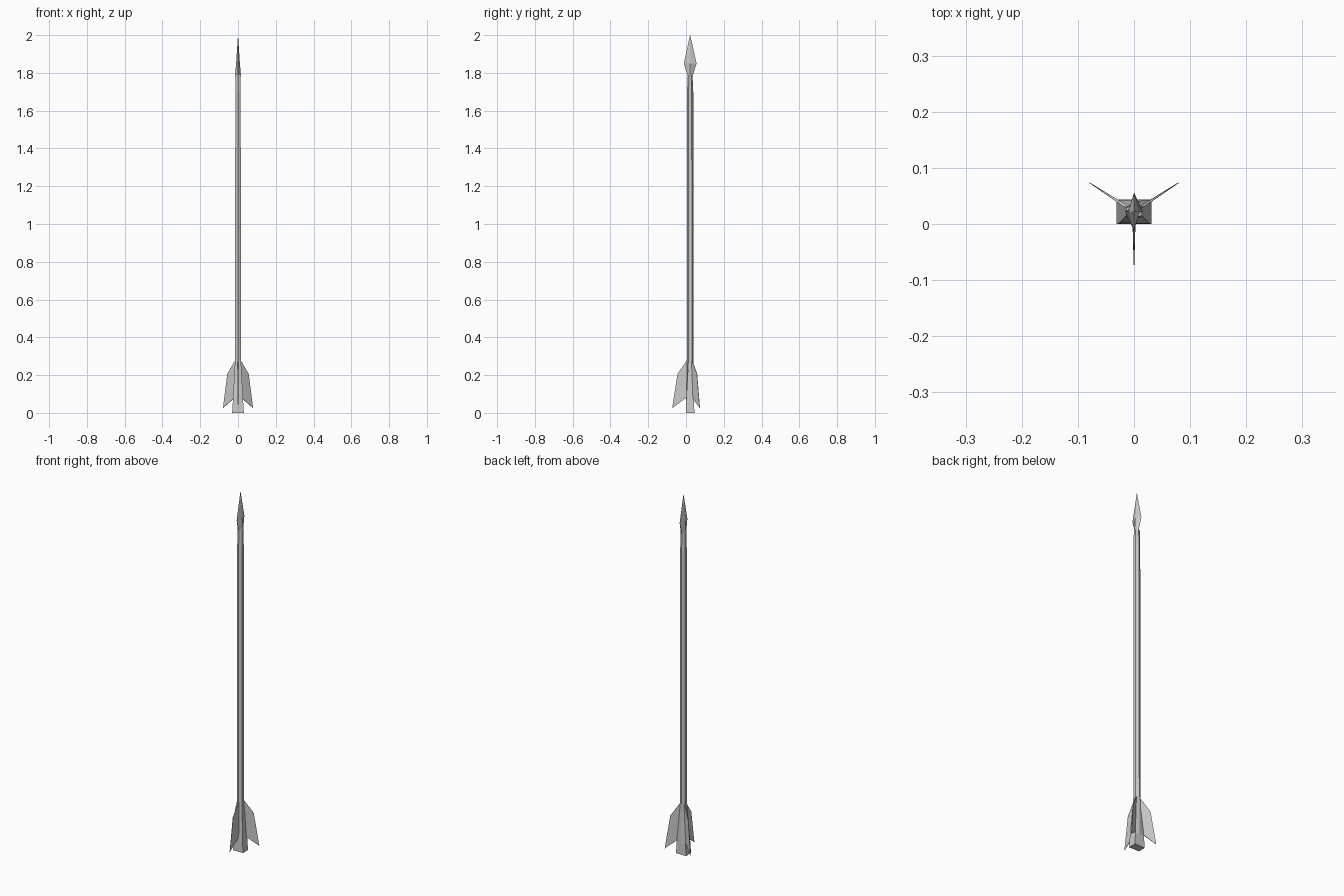
import bpy, bmesh
from math import sin, cos, radians
from mathutils import Vector

if "Cube" in bpy.data.objects:
    bpy.data.objects.remove(bpy.data.objects["Cube"])

CY = 0.022  # y of the arrow's axis


def loft(name, rings):
    """Skin equal-length rings of points, capping both ends (flat shaded)."""
    bm = bmesh.new()
    loops = [[bm.verts.new(p) for p in ring] for ring in rings]
    n = len(loops[0])
    for a, b in zip(loops, loops[1:]):
        for i in range(n):
            j = (i + 1) % n
            bm.faces.new((a[i], a[j], b[j], b[i]))
    bm.faces.new(loops[0])
    bm.faces.new(loops[-1])
    bmesh.ops.remove_doubles(bm, verts=bm.verts, dist=1e-5)
    bmesh.ops.recalc_face_normals(bm, faces=bm.faces)
    me = bpy.data.meshes.new(name)
    bm.to_mesh(me)
    bm.free()
    ob = bpy.data.objects.new(name, me)
    bpy.context.collection.objects.link(ob)
    return ob


def hexagon(r, z, sx=1.0, sy=1.0):
    """Hexagon with corners pointing along y."""
    return [(sx * r * cos(radians(a)), CY + sy * r * sin(radians(a)), z)
            for a in range(30, 390, 60)]


def box_ring(hx, hy, z):
    """Rectangle with midpoints so that it matches the hexagon."""
    return [(hx, CY + hy, z), (0, CY + hy, z), (-hx, CY + hy, z),
            (-hx, CY - hy, z), (0, CY - hy, z), (hx, CY - hy, z)]


def diamond(hx, hy, z):
    return [(hx, CY, z), (0, CY + hy, z), (-hx, CY, z), (0, CY - hy, z)]


# Hexagonal shaft
loft("shaft", [hexagon(0.018, 0.28), hexagon(0.0165, 1.70)])

# Rectangular tail end tapering into the shaft
loft("nock", [box_ring(0.031, 0.022, 0), box_ring(0.027, 0.021, 0.065),
              hexagon(0.018, 0.28)])

# Socket narrowing into the head
loft("socket", [hexagon(0.0165, 1.70), hexagon(0.0165, 1.79, 1.0, 0.75)])

# Leaf-shaped head
loft("arrowhead", [diamond(0.016, 0.012, 1.78), diamond(0.010, 0.034, 1.85),
                   diamond(0.0002, 0.0002, 2.0)])

# Three swept fins: (radius, height, half thickness)
profile = [(0.008, 0.29, 0.003), (0.067, 0.207, 0.001),
           (0.095, 0.025, 0.0006), (0.008, 0.09, 0.003)]
for k, ang in enumerate((270, 33, 147)):
    d = Vector((cos(radians(ang)), sin(radians(ang)), 0))
    side = Vector((-d.y, d.x, 0))
    base = Vector((0, CY, 0))
    loft(f"fin_{k + 1}", [
        [base + d * r + side * (s * t) + Vector((0, 0, z)) for r, z, t in profile]
        for s in (-1, 1)])
